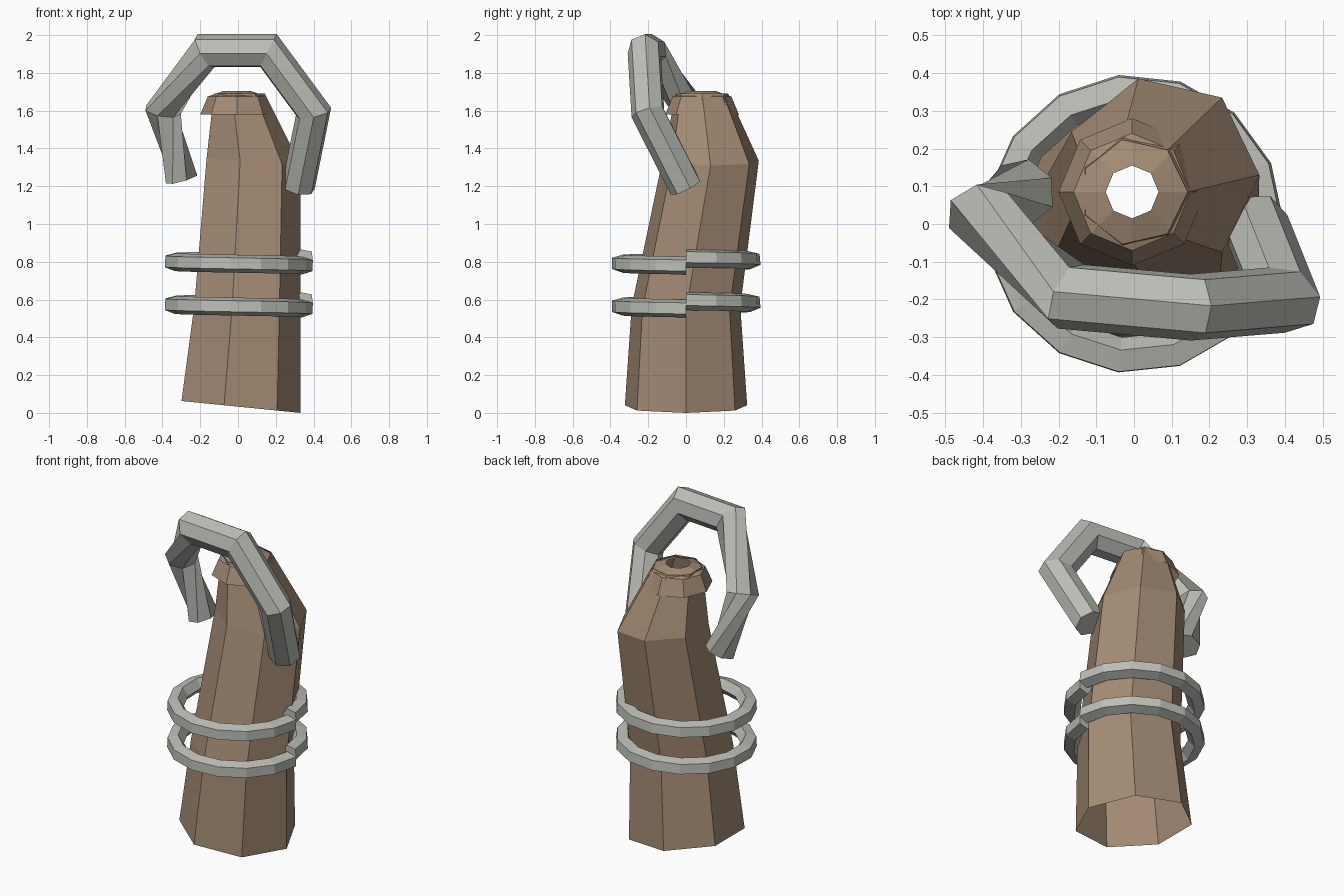
import bpy, bmesh, math
from mathutils import Vector

if "Cube" in bpy.data.objects:
    bpy.data.objects.remove(bpy.data.objects["Cube"])


def material(name, rgb):
    m = bpy.data.materials.new(name)
    m.diffuse_color = (*rgb, 1)
    m.use_nodes = True
    m.node_tree.nodes["Principled BSDF"].inputs["Base Color"].default_value = m.diffuse_color
    return m


wood = material("brown_wood", (0.37, 0.26, 0.175))
metal = material("grey_metal", (0.50, 0.52, 0.47))


def skin(name, loops, mat, caps=False):
    """Join a list of equal point loops with quads."""
    bm = bmesh.new()
    rows = [[bm.verts.new(p) for p in loop] for loop in loops]
    n = len(rows[0])
    for a, b in zip(rows, rows[1:]):
        for i in range(n):
            j = (i + 1) % n
            bm.faces.new((a[i], a[j], b[j], b[i]))
    if caps:
        bm.faces.new(rows[0][::-1])
        bm.faces.new(rows[-1])
    bmesh.ops.recalc_face_normals(bm, faces=bm.faces)
    me = bpy.data.meshes.new(name)
    bm.to_mesh(me)
    bm.free()
    me.materials.append(mat)
    ob = bpy.data.objects.new(name, me)
    bpy.context.collection.objects.link(ob)
    return ob


def polygon(n, cx, cy, cz, r, tilt=0.0):
    """Flat polygon loop; tilt is the drop in z per unit x."""
    out = []
    for i in range(n):
        a = math.tau * i / n
        x = r * math.cos(a)
        out.append((cx + x, cy + r * math.sin(a), cz - tilt * x))
    return out


def sweep(name, path, sides, r, up, mat, phase=0.0, ends=None, twist=None):
    """Tube with mitred corners along a path; twist turns single rings."""
    pts = [Vector(p) for p in path]
    dirs = [(b - a).normalized() for a, b in zip(pts, pts[1:])]
    u = Vector(up)
    loops = []
    for i, p in enumerate(pts):
        d = dirs[max(i - 1, 0)]
        if i > 1:
            u = dirs[i - 2].rotation_difference(d) @ u
        u = (u - d * u.dot(d)).normalized()
        v = d.cross(u)
        if 0 < i < len(pts) - 1:
            n = (dirs[i - 1] + dirs[i]).normalized()
        else:
            n = Vector(ends) if ends else d
        turn = phase + (twist[i] if twist else 0)
        loop = []
        for k in range(sides):
            a = turn + math.tau * k / sides
            o = r * (math.cos(a) * u + math.sin(a) * v)
            loop.append(p + o - d * (o.dot(n) / d.dot(n)))
        loops.append(loop)
    return skin(name, loops, mat, caps=True)


# Bent seven-sided post, open at both ends
skin("post", [
    polygon(7, 0.0, 0.0, 0.033, 0.332, 0.1),
    polygon(7, 0.035, 0.0, 0.56, 0.295, 0.05),
    polygon(7, 0.07, 0.13, 1.33, 0.262, 0.08),
    polygon(7, 0.0, 0.085, 1.69, 0.142),
], wood)

# Eight-sided collar on top, with a hole
skin("top_collar", [
    polygon(8, -0.005, 0.085, 1.58, 0.195),
    polygon(8, -0.005, 0.085, 1.675, 0.155),
    polygon(8, -0.005, 0.085, 1.705, 0.07),
], wood)

# Two split bands that climb slightly around the post
for label, z0 in (("lower_band", 0.553), ("upper_band", 0.78)):
    path = []
    for i in range(16):
        a = -math.tau * i / 15
        path.append((0.353 * math.cos(a), 0.353 * math.sin(a), z0 + 0.04 * i / 15))
    sweep(label, path, 5, 0.05, (-1, 0, 0), metal, ends=(0, -1, 0))

# Bent hook over the top, twisted at its left end
sweep("hook", [
    (0.32, 0.0, 1.195),
    (0.40, -0.20, 1.59),
    (0.16, -0.22, 1.915),
    (-0.175, -0.19, 1.915),
    (-0.40, 0.02, 1.60),
    (-0.295, 0.085, 1.24),
], 7, 0.09, (1, 0, 0), metal, phase=0.2,
    twist=[0, 0, 0, 0, 0.8, 2.0])
